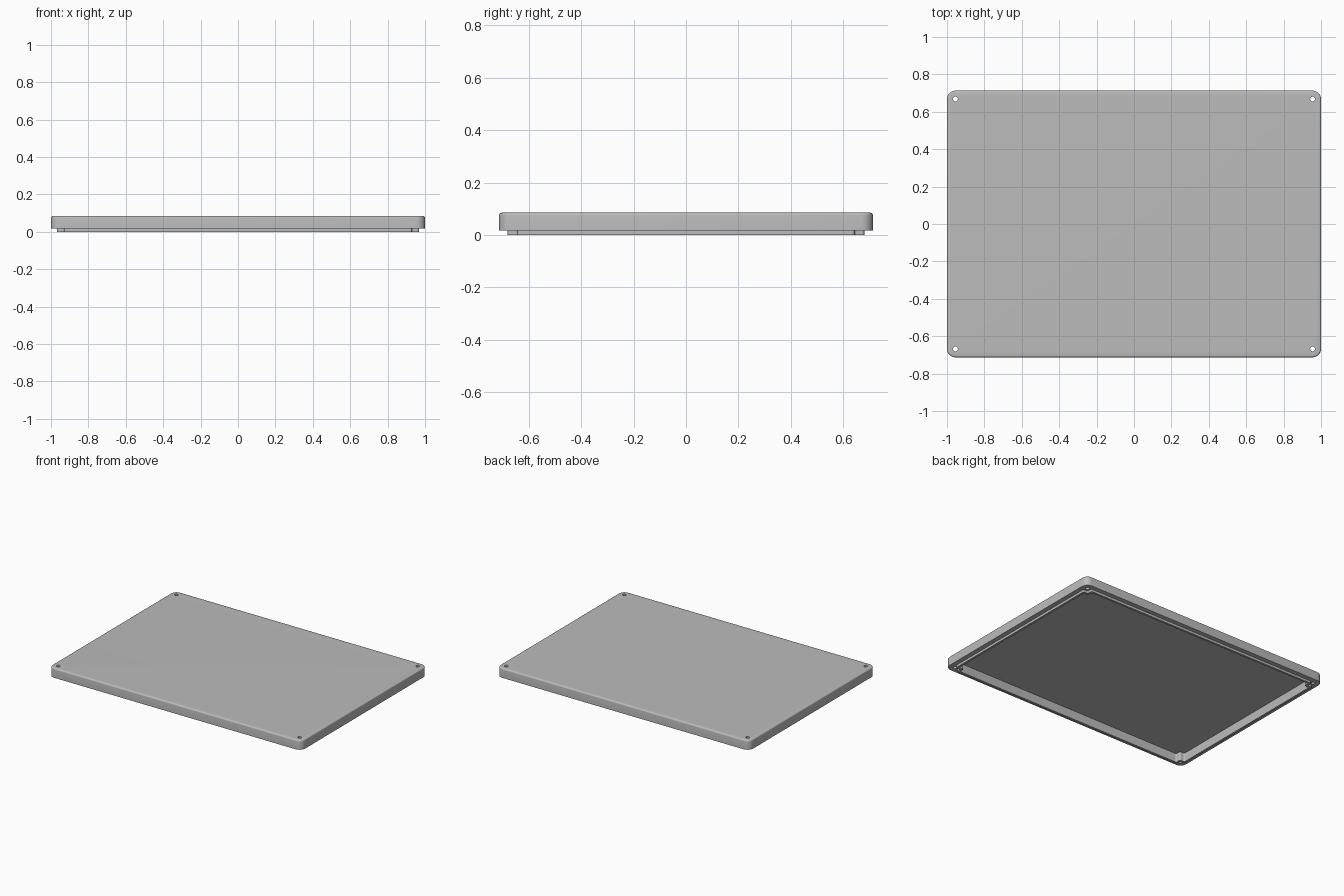
import bpy
import bmesh
import math

cube = bpy.data.objects.get("Cube")
if cube:
    bpy.data.objects.remove(cube, do_unlink=True)

HALF_X, HALF_Y = 1.0, 0.713
RIM_Z, TOP_Z, FLOOR_Z = 0.017, 0.085, 0.063
INSET = 0.045            # screw hole distance from the edges, also the corner radius
LIP_X, LIP_Y = 0.967, 0.68
NOTCH, WALL = 0.037, 0.015

grey = bpy.data.materials.new("plain grey")
grey.use_nodes = True
colour = (0.5, 0.5, 0.5, 1)
grey.diffuse_color = colour
grey.node_tree.nodes["Principled BSDF"].inputs["Base Color"].default_value = colour


def rectangle(x, y):
    return [(x, y), (-x, y), (-x, -y), (x, -y)]


def notched_rectangle(x, y, n):
    """Rectangle with a square step taken out of each corner."""
    corner = [(x, y - n), (x - n, y - n), (x - n, y)]
    outline = []
    for sx, sy in ((1, 1), (-1, 1), (-1, -1), (1, -1)):
        step = [(sx * a, sy * b) for a, b in corner]
        outline += step if sx * sy > 0 else step[::-1]
    return outline


def prism(name, outline, z0, z1, radius=0, top_radius=0):
    """Extruded outline with rounded vertical edges and an optional rounded top."""
    bm = bmesh.new()
    base = bm.faces.new([bm.verts.new((x, y, z0)) for x, y in outline])
    grown = bmesh.ops.extrude_face_region(bm, geom=[base])["geom"]
    new_verts = [g for g in grown if isinstance(g, bmesh.types.BMVert)]
    bmesh.ops.translate(bm, verts=new_verts, vec=(0, 0, z1 - z0))
    bmesh.ops.recalc_face_normals(bm, faces=bm.faces)
    if radius:
        upright = [e for e in bm.edges if abs(e.verts[0].co.z - e.verts[1].co.z) > 1e-4]
        bmesh.ops.bevel(bm, geom=upright, offset=radius, segments=8,
                        profile=0.5, affect='EDGES')
    if top_radius:
        rim = [e for e in bm.edges if all(v.co.z > z1 - 1e-4 for v in e.verts)]
        bmesh.ops.bevel(bm, geom=rim, offset=top_radius, segments=4,
                        profile=0.5, affect='EDGES')
    bmesh.ops.recalc_face_normals(bm, faces=bm.faces)
    mesh = bpy.data.meshes.new(name)
    bm.to_mesh(mesh)
    bm.free()
    mesh.materials.append(grey)
    obj = bpy.data.objects.new(name, mesh)
    bpy.context.collection.objects.link(obj)
    return obj


def combine(target, tool, operation):
    """Apply a boolean and remove the helper."""
    mod = target.modifiers.new(operation.lower(), 'BOOLEAN')
    mod.operation, mod.object, mod.solver = operation, tool, 'EXACT'
    bpy.context.view_layer.objects.active = target
    bpy.ops.object.modifier_apply(modifier=mod.name)
    bpy.data.objects.remove(tool, do_unlink=True)


# Rounded cover plate
lid = prism("lid", rectangle(HALF_X, HALF_Y), RIM_Z, TOP_Z, INSET, 0.01)

# Locating lip that steps around the screw bosses
lip = prism("lip", notched_rectangle(LIP_X, LIP_Y, NOTCH), 0, 0.04, 0.01)
combine(lid, lip, 'UNION')

# Hollow underside
cavity = prism("cavity_cutter",
               notched_rectangle(LIP_X - WALL, LIP_Y - WALL, NOTCH),
               -0.05, FLOOR_Z, 0.01)
combine(lid, cavity, 'DIFFERENCE')

# Screw holes through the corners
for sx in (-1, 1):
    for sy in (-1, 1):
        cx, cy = sx * (HALF_X - INSET), sy * (HALF_Y - INSET)
        circle = [(cx + 0.013 * math.cos(math.tau * i / 24),
                   cy + 0.013 * math.sin(math.tau * i / 24)) for i in range(24)]
        combine(lid, prism("hole_cutter", circle, -0.1, 0.2), 'DIFFERENCE')

bpy.ops.object.select_all(action='DESELECT')
lid.select_set(True)
bpy.context.view_layer.objects.active = lid
bpy.ops.object.shade_smooth_by_angle(angle=math.radians(30))
